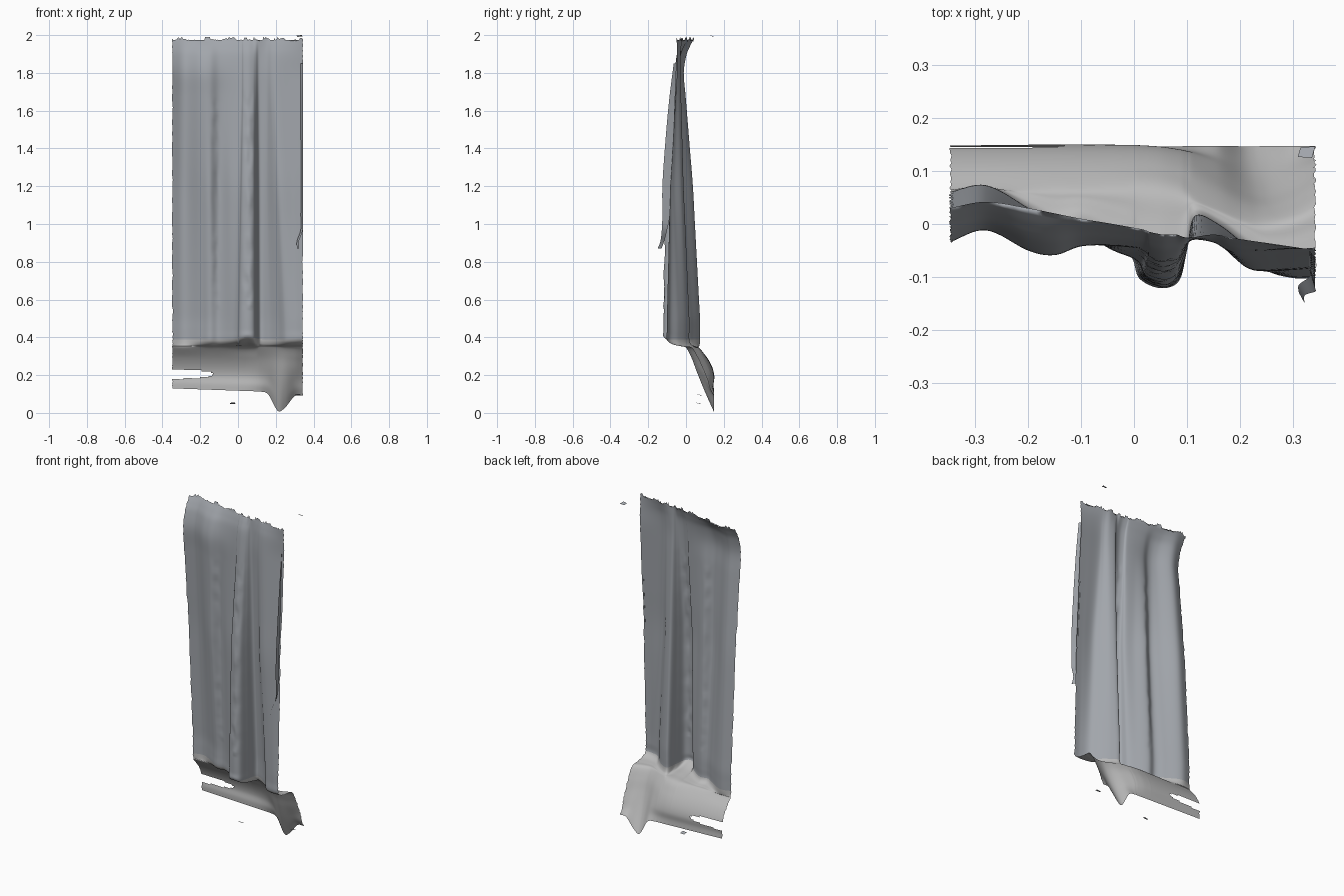
import bpy, math, random
from mathutils import Vector, noise

if "Cube" in bpy.data.objects:
    bpy.data.objects.remove(bpy.data.objects["Cube"])

random.seed(4)

# fold cross-sections: x and y at several heights
X_LOW = [-.35, -.28, -.20, -.15, -.10, -.04, -.005, .01, .05, .085, .10, .115, .16, .21, .25, .30, .345]
X_TOP = [-.35, -.28, -.20, -.15, -.10, -.04, .015, .03, .055, .08, .095, .112, .15, .18, .21, .28, .345]
Y_RIM = [.03, .042, .03, .02, .01, 0, -.01, -.015, -.02, -.02, -.025, -.025, -.02, -.025, -.03, -.04, -.05]
Y_TOP = [-.035, -.012, -.05, -.058, -.042, -.04, -.045, -.055, -.06, -.055, -.045, -.03, -.035, -.05, -.055, -.05, -.045]
Y_MID = [.02, .035, -.02, -.045, -.02, -.05, -.07, -.097, -.108, -.097, -.06, -.015, -.025, -.065, -.087, -.085, -.08]
Y_LOW = [.06, .073, .03, 0, .005, -.03, -.06, -.10, -.118, -.105, -.05, .015, 0, -.04, -.085, -.10, -.10]


def lerp(a, b, t):
    return a + (b - a) * t


def mix(a, b, t):
    return [lerp(p, q, t) for p, q in zip(a, b)]


def spline(pts, n):
    """Catmull-Rom curve through pts, n steps per span"""
    p = [pts[0] * 2 - pts[1]] + list(pts) + [pts[-1] * 2 - pts[-2]]
    out = []
    for i in range(1, len(p) - 2):
        a, b, c, d = p[i - 1:i + 3]
        for k in range(n):
            t = k / n
            out.append(.5 * (2 * b + (c - a) * t + (2 * a - 5 * b + 4 * c - d) * t * t
                             + (3 * b - a - 3 * c + d) * t ** 3))
    out.append(pts[-1].copy())
    return out


def material(name, col):
    m = bpy.data.materials.new(name)
    m.diffuse_color = (*col, 1)
    m.use_nodes = True
    m.node_tree.nodes["Principled BSDF"].inputs["Base Color"].default_value = m.diffuse_color
    return m


def sheet(name, rows, mat, keep=lambda c: True):
    n = len(rows[0])
    verts = [v for r in rows for v in r]
    faces = []
    for j in range(len(rows) - 1):
        for i in range(n - 1):
            f = (j * n + i, (j + 1) * n + i, (j + 1) * n + i + 1, j * n + i + 1)
            if keep(sum((verts[k] for k in f), Vector()) / 4):
                faces.append(f)
    me = bpy.data.meshes.new(name)
    me.from_pydata([tuple(v) for v in verts], [], faces)
    me.materials.append(mat)
    me.polygons.foreach_set("use_smooth", [True] * len(faces))
    ob = bpy.data.objects.new(name, me)
    bpy.context.collection.objects.link(ob)
    return ob


cloth = material("cloth", (.36, .38, .41))
hem_grey = material("hem", (.5, .5, .5))

# hanging body: control rows from the top rim downwards
rows = []
for z in (1.98, 1.94, 1.89, 1.8, 1.68, 1.55, 1.4, 1.2, 1.0, .85, .7, .58, .5, .44):
    if z >= 1.8:
        t = ((z - 1.8) / .18) ** 2
        ys = mix(Y_TOP, Y_RIM, t)
    elif z >= 1.2:
        ys = mix(Y_MID, Y_TOP, (z - 1.2) / .6)
    else:
        ys = mix(Y_LOW, Y_MID, max(0, (z - .5) / .7))
    xs = mix(X_LOW, X_TOP, min(1, max(0, (z - .4) / 1.3)))
    rows.append([Vector((x, y, z)) for x, y in zip(xs, ys)])

# rounded lip and underside, then the tail sweeping back and down
LEFT = [(.068, .345), (.11, .295), (.138, .245), (.150, .2), (.146, .16), (.147, .13)]
SPOUT = [(.0, .345), (.03, .29), (.055, .22), (.085, .14), (.115, .07), (.15, .0)]
lip = [Vector((x, y, .388 + .015 * math.exp(-((x - .05) / .05) ** 2))) for x, y in zip(X_LOW, Y_LOW)]
rows.append(lip)
body_spans = len(rows) - 1
shelf = []
for s, (l, r) in enumerate(zip(LEFT, SPOUT)):
    row = []
    for x in X_LOW:
        wy = math.exp(-((x - .25) / .12) ** 2)
        wz = math.exp(-((x - .225) / .045) ** 2)
        base = l[1] - .025 * (x + .35) * s / 3.5
        if x > .28:
            base -= .012 * s / 5
        row.append(Vector((x, lerp(l[0], r[0], wy if s < 5 else wy * .3 * (1 - wz)), lerp(base, r[1], wz))))
    shelf.append(row)
for t in (.25, .65):
    rows.append([p.lerp(q, t) - Vector((0, 0, .018 * (1 - t))) for p, q in zip(lip, shelf[0])])
rows += shelf

# refine across, then down
STEP = 6
fine = [spline(r, 8) for r in rows]
cols = [spline(c, STEP) for c in zip(*fine)]
grid = [list(r) for r in zip(*cols)]

# small creases along the main pleats, ragged cut edges
for row in grid:
    for v in row:
        if .55 < v.z < 1.7:
            w = math.exp(-((v.x - .06) / .03) ** 2) + .6 * math.exp(-((v.x + .12) / .02) ** 2)
            v.y += .008 * w * noise.noise(Vector((v.x * 25, 0, v.z * 18)))
    row[0].x += random.uniform(0, .005)
    row[-1].x -= random.uniform(0, .005)
for i, v in enumerate(grid[0]):
    v.z += random.uniform(-.012, .005) + .008 * math.sin(i * .35)

cut = body_spans * STEP
sheet("curtain", grid[:cut + 1], cloth)
# tail with the long slot at its left edge
sheet("curtain_tail", grid[cut:], hem_grey,
      lambda c: c.z > .3 or ((c.x + .31) / .18) ** 2 + ((c.z - .205) / .024) ** 2 > 1)

# narrow strip turned forward at the right edge
flap = []
for z, y0, y1 in ((1.85, -.05, -.065), (1.65, -.058, -.09), (1.4, -.068, -.112), (1.2, -.08, -.125),
                  (1.05, -.085, -.125), (.97, -.10, -.128), (.91, -.115, -.135), (.87, -.13, -.15)):
    flap.append([Vector((lerp(.332, .343, t) - (.02 if z < .93 else 0), lerp(y0, y1, t), z)) for t in (0, .5, 1)])
sheet("edge_flap", [list(r) for r in zip(*[spline(c, 4) for c in zip(*flap)])], cloth)

# loose scraps of cloth
for k, (x, y, z) in enumerate(((.325, .135, 1.995), (-.03, .065, .05), (.315, .07, .095))):
    c = Vector((x, y, z))
    sheet(f"loose_scrap_{k + 1}", [[c + Vector((-.015, -.008, .003)), c + Vector((.012, -.01, .005))],
                                   [c + Vector((-.01, .01, -.004)), c + Vector((.018, .012, -.002))]], cloth)
